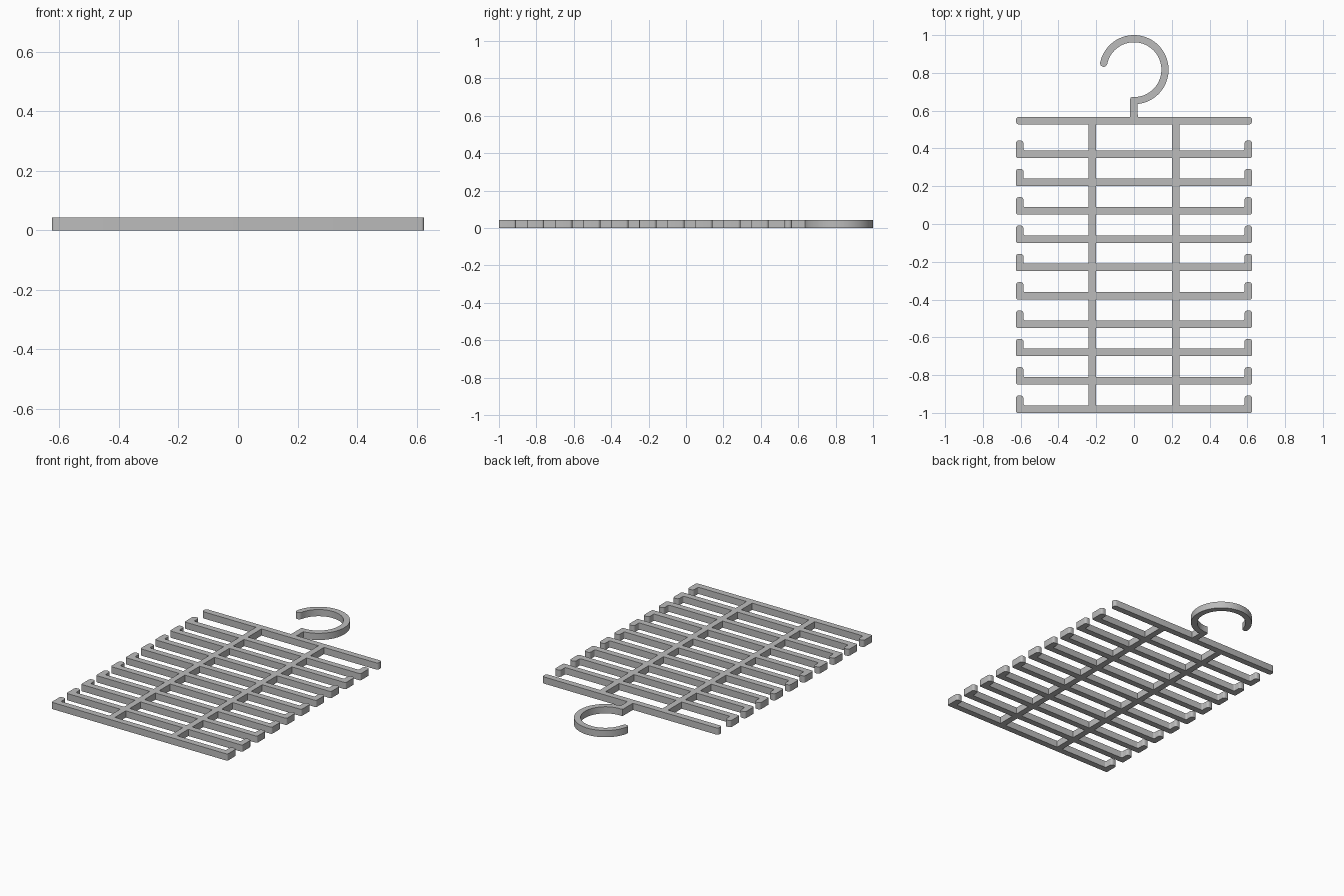
import bpy, bmesh
from math import cos, sin, pi, radians
from mathutils import Vector

THICK = 0.043     # height of the flat frame
BAR = 0.04        # width of every bar
HALF = 0.625      # half the frame width
PITCH = 0.15      # rung spacing
RUNGS = 10
TOP_BAR = 0.527   # lower edge of the top bar

cube = bpy.data.objects.get("Cube")
if cube:
    bpy.data.objects.remove(cube, do_unlink=True)

grey = bpy.data.materials.new("grey plastic")
grey.use_nodes = True
GREY = (0.5, 0.5, 0.5, 1)
grey.diffuse_color = GREY
grey.node_tree.nodes["Principled BSDF"].inputs["Base Color"].default_value = GREY


def rounded(corners, steps=5):
    """Outline from (x, y, radius) corners, each one filleted."""
    out = []
    for i, (x, y, r) in enumerate(corners):
        p = Vector((x, y))
        if r == 0:
            out.append(p)
            continue
        a = p + (Vector(corners[i - 1][:2]) - p).normalized() * r
        b = p + (Vector(corners[(i + 1) % len(corners)][:2]) - p).normalized() * r
        for k in range(steps + 1):
            t = k / steps
            centre = a + b - p
            ang = t * pi / 2
            out.append(centre + (a - centre) * cos(ang) + (b - centre) * sin(ang))
    return out


def plate(name, outlines):
    """Extrude flat outlines upward from the ground into one object."""
    bm = bmesh.new()
    for outline in outlines:
        face = bm.faces.new([bm.verts.new((p[0], p[1], 0)) for p in outline])
        moved = bmesh.ops.extrude_face_region(bm, geom=[face])["geom"]
        verts = [v for v in moved if isinstance(v, bmesh.types.BMVert)]
        bmesh.ops.translate(bm, verts=verts, vec=(0, 0, THICK))
    bmesh.ops.recalc_face_normals(bm, faces=bm.faces)
    mesh = bpy.data.meshes.new(name)
    bm.to_mesh(mesh)
    bm.free()
    mesh.materials.append(grey)
    obj = bpy.data.objects.new(name, mesh)
    bpy.context.collection.objects.link(obj)
    bpy.ops.object.select_all(action='DESELECT')
    obj.select_set(True)
    bpy.context.view_layer.objects.active = obj
    bpy.ops.object.shade_smooth_by_angle(angle=radians(30))
    return obj


def box(x0, x1, y0, y1, r=0):
    return rounded([(x0, y0, r), (x1, y0, r), (x1, y1, r), (x0, y1, r)])


# Rungs with an upturned lip at each end
for i in range(RUNGS):
    y = -1 + i * PITCH
    lip, inner, tip = y + 0.092, HALF - BAR, 0.015
    right = [(HALF, y, 0.01), (HALF, lip, tip), (inner, lip, tip), (inner, y + BAR, 0.008)]
    left = [(-px, py, r) for px, py, r in reversed(right)]
    plate(f"rung_{i + 1}", [rounded(right + left)])

# Top bar with rounded ends
plate("top_bar", [box(-HALF, HALF, TOP_BAR, TOP_BAR + BAR, 0.016)])

# Two rails, made of spans that fit between the bars
starts = [-1 + i * PITCH + BAR for i in range(RUNGS)]
ends = [-1 + i * PITCH for i in range(1, RUNGS)] + [TOP_BAR]
for side, x in (("right", -0.222), ("left", 0.222)):
    plate(f"{side}_rail", [box(x - BAR / 2, x + BAR / 2, a, b)
                           for a, b in zip(starts, ends)])

# Hanging hook: neck, open ring and rounded tip as one outline
CY, OUTER, INNER = 0.817, 0.183, 0.145
MID, TIP_R = (OUTER + INNER) / 2, (OUTER - INNER) / 2
START, END, SEG = radians(-84), radians(168), 56


def polar(r, a):
    return Vector((r * cos(a), CY + r * sin(a)))


angles = [START + (END - START) * k / SEG for k in range(SEG + 1)]
ring_out = [polar(OUTER, a) for a in angles]
ring_in = [polar(INNER, a) for a in reversed(angles)]
tip = [polar(MID, END) + Vector((cos(END + t), sin(END + t))) * TIP_R
       for t in (pi * k / 8 for k in range(1, 8))]
neck_top = CY - INNER
neck = [(0.0, neck_top), (-0.012, neck_top), (-0.018, neck_top - 0.004),
        (-0.02, neck_top - 0.012), (-0.02, TOP_BAR + BAR), (0.02, TOP_BAR + BAR)]
plate("hook", [ring_out + tip + ring_in + neck])
